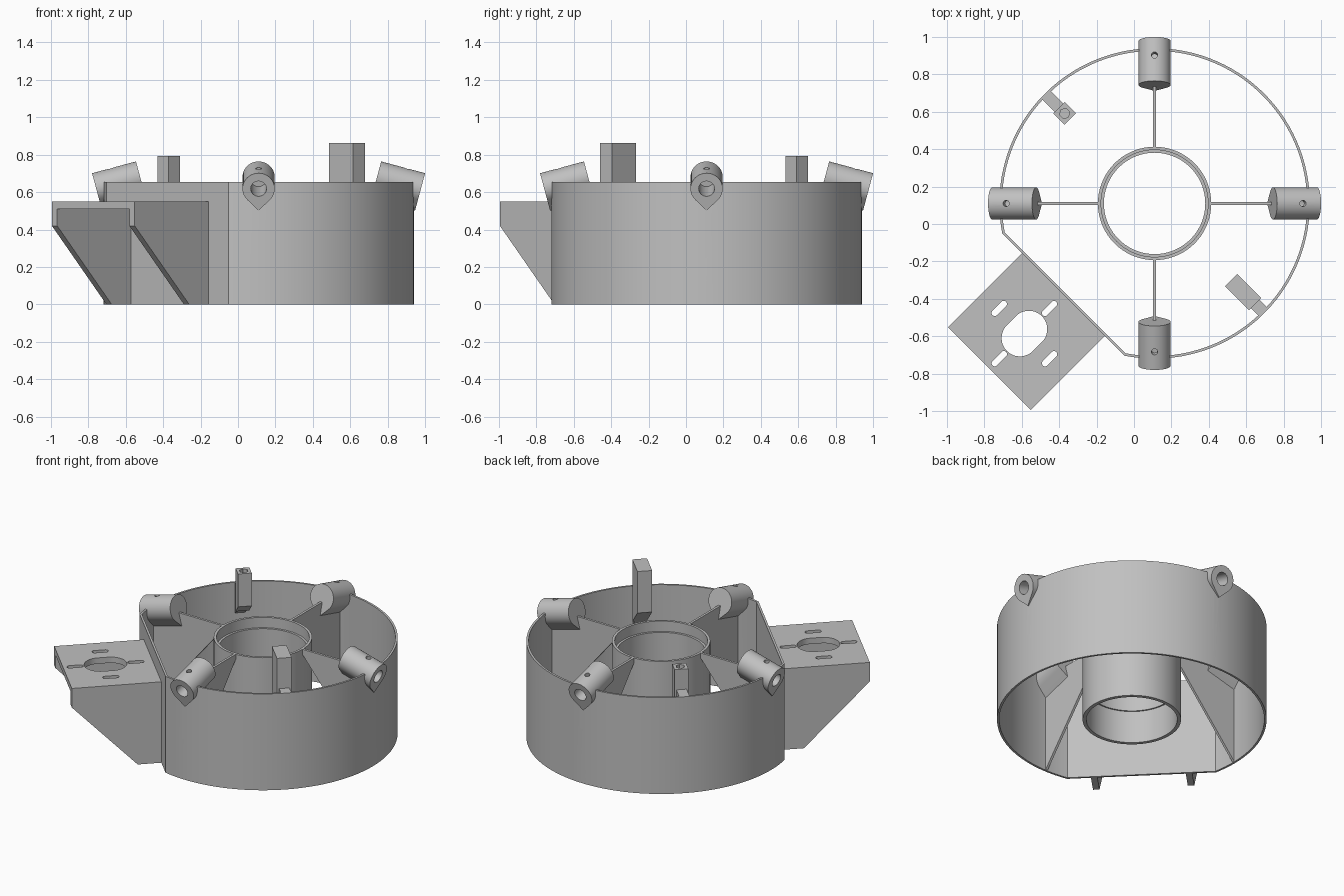
import bpy
import bmesh
from math import sin, cos, pi, radians, acos
from mathutils import Matrix, Vector

if "Cube" in bpy.data.objects:
    bpy.data.objects.remove(bpy.data.objects["Cube"])

grey = bpy.data.materials.new("light grey plastic")
grey.use_nodes = True
grey.diffuse_color = (0.53, 0.53, 0.53, 1)
grey.node_tree.nodes["Principled BSDF"].inputs["Base Color"].default_value = grey.diffuse_color

HEIGHT = 0.655
RADIUS = 0.83
WALL = 0.014


def frame(deg):
    """Local axes at the drum centre: x radial, y tangential, z up."""
    return Matrix.Translation((0.11, 0.11, 0)) @ Matrix.Rotation(radians(deg), 4, 'Z')


def finish(name, bm, matrix):
    bmesh.ops.recalc_face_normals(bm, faces=bm.faces)
    bm.transform(matrix)
    mesh = bpy.data.meshes.new(name)
    bm.to_mesh(mesh)
    bm.free()
    mesh.materials.append(grey)
    obj = bpy.data.objects.new(name, mesh)
    bpy.context.collection.objects.link(obj)
    return obj


def prism(name, pts, axis, start, end, matrix):
    """Extrude a 2D outline along the given local axis."""
    def place(p, d):
        return {'X': (d, p[0], p[1]), 'Y': (p[0], d, p[1]), 'Z': (p[0], p[1], d)}[axis]
    bm = bmesh.new()
    face = bm.faces.new([bm.verts.new(place(p, start)) for p in pts])
    new = bmesh.ops.extrude_face_region(bm, geom=[face])["geom"]
    shift = Vector(place((0, 0), end - start))
    bmesh.ops.translate(bm, vec=shift, verts=[v for v in new if isinstance(v, bmesh.types.BMVert)])
    return finish(name, bm, matrix)


def arc(r, a0, a1, n, cx=0, cy=0):
    return [(cx + r * cos(a0 + (a1 - a0) * i / n), cy + r * sin(a0 + (a1 - a0) * i / n))
            for i in range(n + 1)]


def circle(r, n):
    return arc(r, 0, 2 * pi, n)[:-1]


def slot(r, d, cx, cy, n=12):
    return (arc(r, -pi / 2, pi / 2, n, cx + d, cy)
            + arc(r, pi / 2, 3 * pi / 2, n, cx - d, cy))


def rect(x0, x1, y0, y1):
    return [(x0, y0), (x1, y0), (x1, y1), (x0, y1)]


def cut(obj, cutters):
    for c in cutters:
        mod = obj.modifiers.new("cut", 'BOOLEAN')
        mod.operation, mod.solver, mod.object = 'DIFFERENCE', 'EXACT', c
    bpy.context.view_layer.update()
    deps = bpy.context.evaluated_depsgraph_get()
    mesh = bpy.data.meshes.new_from_object(obj.evaluated_get(deps))
    obj.modifiers.clear()
    obj.data = mesh


def drop(cutters):
    for c in cutters:
        bpy.data.objects.remove(c)


# Drum shell with one flat side
mount = frame(225)


def d_outline(r, flat):
    a = acos(flat / r)
    return arc(r, a, 2 * pi - a, 96)


FLAT = 0.69
shell = prism("drum_shell", d_outline(RADIUS, FLAT), 'Z', 0, HEIGHT, mount)
hollow = prism("hollow", d_outline(RADIUS - WALL, FLAT - WALL), 'Z', -0.1, 1, mount)
cut(shell, [hollow])
drop([hollow])

# Central hub tube with a stepped bore
bm = bmesh.new()
section = [(0.303, 0), (0.303, HEIGHT), (0.286, HEIGHT), (0.286, 0.585),
           (0.271, 0.585), (0.271, 0.22), (0.28, 0.22), (0.28, 0)]
verts = [bm.verts.new((r, 0, z)) for r, z in section]
edges = [bm.edges.new((verts[i - 1], verts[i])) for i in range(len(verts))]
bmesh.ops.spin(bm, geom=verts + edges, cent=(0, 0, 0), axis=(0, 0, 1),
               angle=2 * pi, steps=72)
bmesh.ops.remove_doubles(bm, verts=bm.verts, dist=1e-4)
finish("hub_tube", bm, frame(0))

# Four spokes with tilted teardrop holders at their outer ends
TILT = radians(15)
R = 0.086
teardrop = arc(R, -pi / 4, 5 * pi / 4, 36) + [(0, -R * 2 ** 0.5)]
for side, deg in (("left", 0), ("back", 90), ("right", 180), ("front", 270)):
    base = frame(deg)
    tilted = base @ Matrix.Translation((0.868, 0, 0.618)) @ Matrix.Rotation(TILT, 4, 'Y')
    spoke = prism(side + "_spoke", [(0.295, HEIGHT), (0.82, HEIGHT), (0.82, 0), (0.295, 0.63)],
                  'Y', -0.008, 0.008, base)
    holder = prism(side + "_holder", teardrop, 'X', -0.243, 0, tilted)
    bore = prism("bore", circle(0.042, 32), 'X', -0.2, 0.05, tilted)
    screw = prism("screw", circle(0.017, 16), 'Z', 0, 0.2,
                  tilted @ Matrix.Translation((-0.1, 0, 0)))
    cut(holder, [bore, screw])
    cut(spoke, [bore])
    cut(shell, [bore])
    drop([bore, screw])

# Slotted motor plate on the flat side
HALF = 0.313
EDGE = 1.25
MID = 0.984
plate = prism("motor_plate", rect(FLAT - 0.008, EDGE, -HALF, HALF), 'Z', 0.51, 0.55, mount)
holes = [prism("shaft_slot", slot(0.098, 0.034, MID, 0, 24), 'Z', 0.4, 0.7, mount)]
for su in (-1, 1):
    for sv in (-1, 1):
        # the four slots sit square to the world axes
        u, v = (MID + su * 0.19, 0) if su == sv else (MID, sv * 0.19)
        holes.append(prism("bolt_slot", slot(0.017, 0.034, u, v), 'Z', 0.4, 0.7, mount))
cut(plate, holes)
drop(holes)

# Gussets under the plate
gusset = [(FLAT - 0.008, 0), (0.838, 0), (EDGE, 0.42), (EDGE, 0.51), (FLAT - 0.008, 0.51)]
for name, y in (("right_gusset", -HALF), ("left_gusset", HALF - 0.04)):
    prism(name, gusset, 'Y', y, y + 0.04, mount)

# Inner posts on slanted arms
small = frame(135)
post = prism("small_post", [(0.638, 0.57), (0.638, 0.793), (0.723, 0.793), (0.723, 0.5)],
             'Y', -0.043, 0.043, small)
socket = prism("socket", circle(0.028, 6), 'Z', 0.66, 0.9,
               small @ Matrix.Translation((0.68, 0, 0)))
cut(post, [socket])
drop([socket])
tall = frame(315)
prism("tall_post", [(0.58, 0.58), (0.58, 0.862), (0.76, 0.862), (0.76, 0.44)],
      'Y', -0.046, 0.046, tall)
for name, base, r, low in (("small_post_arm", small, 0.7, 0.52), ("tall_post_arm", tall, 0.74, 0.46)):
    prism(name, [(r, low), (r, HEIGHT), (0.825, HEIGHT), (0.825, low - 0.08)],
          'Y', -0.032, 0.032, base)

# Smooth round walls, keep edges crisp
bpy.ops.object.select_all(action='DESELECT')
for obj in bpy.context.collection.objects:
    if obj.type == 'MESH' and grey.name in obj.data.materials:
        obj.select_set(True)
        bpy.context.view_layer.objects.active = obj
bpy.ops.object.shade_smooth_by_angle(angle=radians(30))
